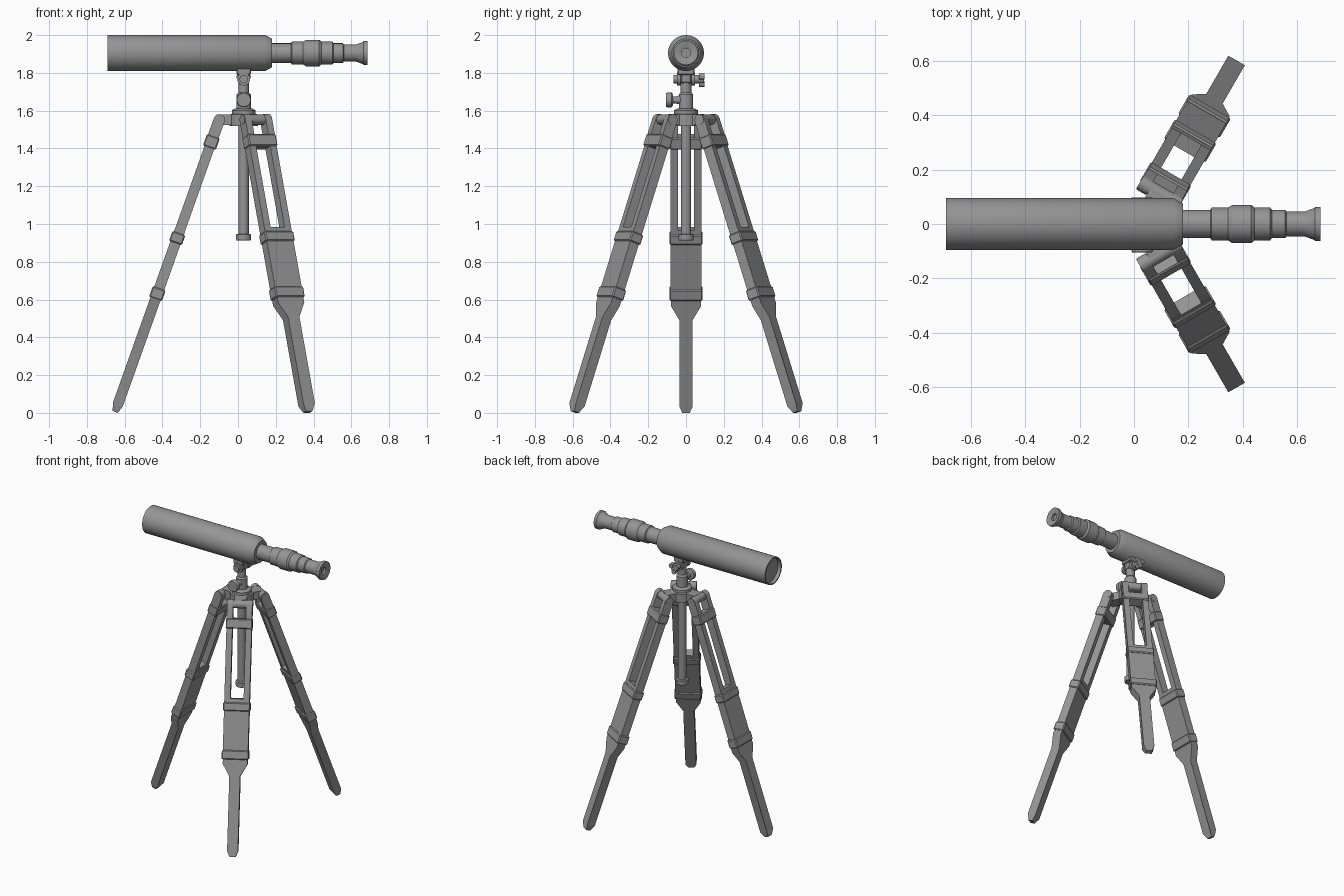
import bpy, bmesh, math
from mathutils import Matrix, Vector

if "Cube" in bpy.data.objects:
    bpy.data.objects.remove(bpy.data.objects["Cube"])

grey = bpy.data.materials.new("plain_grey")
grey.use_nodes = True
GREY = (0.3, 0.3, 0.3, 1)
grey.diffuse_color = GREY
grey.node_tree.nodes["Principled BSDF"].inputs["Base Color"].default_value = GREY

AXIS_X = 0.03                      # tripod centre line
T = Matrix.Translation
ALONG_X = Matrix.Rotation(math.pi / 2, 4, 'Y')
ALONG_Y = Matrix.Rotation(-math.pi / 2, 4, 'X')
parts = []


def finish(name, bm, matrix):
    bmesh.ops.remove_doubles(bm, verts=bm.verts, dist=1e-5)
    bmesh.ops.recalc_face_normals(bm, faces=bm.faces)
    mesh = bpy.data.meshes.new(name)
    bm.to_mesh(mesh)
    bm.free()
    mesh.transform(matrix)
    mesh.materials.append(grey)
    ob = bpy.data.objects.new(name, mesh)
    bpy.context.collection.objects.link(ob)
    parts.append(ob)


def lathe(name, profile, matrix=Matrix(), steps=32):
    """Turn a (radius, height) profile about z."""
    bm = bmesh.new()
    verts = [bm.verts.new((r, 0, h)) for r, h in profile]
    edges = [bm.edges.new(pair) for pair in zip(verts, verts[1:])]
    bmesh.ops.spin(bm, geom=verts + edges, cent=(0, 0, 0), axis=(0, 0, 1),
                   angle=2 * math.pi, steps=steps, use_duplicate=False)
    finish(name, bm, matrix)


def rod(name, r, a, b, matrix=Matrix(), steps=24):
    lathe(name, [(0, a), (r, a), (r, b), (0, b)], matrix, steps)


def prism(name, outline, axis, a, b, matrix):
    """Extrude an outline with height z along 'x' or 'y' from a to b."""
    bm = bmesh.new()
    place = (lambda p: (a, p[0], p[1])) if axis == 'x' else (lambda p: (p[0], a, p[1]))
    face = bm.faces.new([bm.verts.new(place(p)) for p in outline])
    new = bmesh.ops.extrude_face_region(bm, geom=[face])["geom"]
    shift = Vector((b - a, 0, 0) if axis == 'x' else (0, b - a, 0))
    bmesh.ops.translate(bm, vec=shift, verts=[v for v in new if isinstance(v, bmesh.types.BMVert)])
    finish(name, bm, matrix)


def box(name, x, y, z, matrix, bevel=0):
    bm = bmesh.new()
    bmesh.ops.create_cube(bm, size=1)
    for v in bm.verts:
        v.co = [lo + (c + 0.5) * (hi - lo) for c, (lo, hi) in zip(v.co, (x, y, z))]
    if bevel:
        bmesh.ops.bevel(bm, geom=bm.edges[:], offset=bevel, segments=1, affect='EDGES')
    finish(name, bm, matrix)


# Telescope: main tube with recessed lens, then stepped draw tubes
scope = T((0, 0, 1.905)) @ ALONG_X
lathe("main_tube", [(0, -0.665), (0.086, -0.665), (0.086, -0.69), (0.095, -0.69),
                    (0.095, 0.145), (0.075, 0.18), (0, 0.18)], scope, 48)
lathe("draw_tubes", [(0, 0.17), (0.052, 0.17), (0.052, 0.28), (0.06, 0.285), (0.06, 0.345),
                     (0.065, 0.352), (0.07, 0.36), (0.07, 0.43), (0.065, 0.437), (0.06, 0.442),
                     (0.06, 0.5), (0.052, 0.506), (0.052, 0.555), (0.045, 0.56),
                     (0.045, 0.63), (0, 0.63)], scope, 40)
lathe("eyepiece", [(0, 0.62), (0.045, 0.625), (0.058, 0.66), (0.063, 0.665), (0.063, 0.685),
                   (0.054, 0.685), (0.024, 0.675), (0.024, 0.66), (0, 0.66)], scope, 40)

# Centre column, hub plate and mount neck
centre = T((AXIS_X, 0, 0))
lathe("centre_column", [(0, 0.912), (0.036, 0.912), (0.04, 0.918), (0.04, 0.945), (0.027, 0.948),
                        (0.027, 1.55), (0, 1.55)], centre)
lathe("hub_plate", [(0, 1.52), (0.075, 1.52), (0.075, 1.58), (0.063, 1.583), (0.063, 1.602),
                    (0.045, 1.612), (0, 1.612)], centre)
lathe("mount_neck", [(0, 1.6), (0.038, 1.6), (0.038, 1.685), (0.028, 1.695), (0.028, 1.76),
                     (0, 1.76)], centre)

# Pan lock knob on the front
pan = T((AXIS_X, 0, 1.657)) @ ALONG_Y
lathe("pan_knob", [(0, -0.105), (0.036, -0.105), (0.039, -0.1), (0.039, -0.076), (0.034, -0.071),
                   (0.018, -0.068), (0.018, -0.055), (0.024, -0.035), (0.024, 0), (0, 0)], pan)

# Tilt head: cheeks, pivot, saddle and lobed knob
tilt = T((AXIS_X, 0, 1.767)) @ ALONG_Y
rod("tilt_pivot", 0.022, -0.065, 0.075, tilt)
for side in (-1, 1):
    rod("tilt_cheek", 0.034, side * 0.028, side * 0.048, tilt)
box("saddle_post", (-0.03, 0.03), (-0.026, 0.026), (1.745, 1.8), centre, 0.006)
box("saddle_plate", (-0.038, 0.038), (-0.045, 0.045), (1.79, 1.826), centre, 0.005)
rod("tilt_knob", 0.025, 0.072, 0.094, tilt)
for i in range(3):
    turn = Matrix.Rotation(math.radians(90 + 120 * i), 4, 'Z')
    rod("tilt_knob_lobe", 0.016, 0.07, 0.097, tilt @ turn @ T((0.026, 0, 0)), 14)

# Legs: local z runs up the leg, local x points outward
LEAN = math.radians(-19.6)
HINGE = 1.642
panel = [(0.02, 0), (0.035, 0.04), (0.035, 0.525), (0.08, 0.605), (0.08, 1.03)]
panel += [(-y, z) for y, z in reversed(panel)]
cap = [(0.03 * math.cos(math.pi * i / 8), HINGE + 0.03 * math.sin(math.pi * i / 8)) for i in range(9)]
cap_side = [(-0.03, 1.54), (0.03, 1.54)] + cap
foot = [(-0.014, 0), (0.014, 0), (0.028, 0.04), (0.028, 0.62), (-0.028, 0.62), (-0.028, 0.04)]


def tapered_foot(name, matrix):
    """Panel whose tip is narrowed in thickness as well as width."""
    prism(name, panel, 'x', -0.028, 0.028, matrix)
    mesh = parts[-1].data
    mesh.transform(matrix.inverted())
    for v in mesh.vertices:
        if v.co.z < 0.01:
            v.co.x *= 0.5
    mesh.transform(matrix)


for label, azimuth in (("right", 180), ("back", 60), ("front", -60)):
    spoke = centre @ Matrix.Rotation(math.radians(azimuth), 4, 'Z')
    leg = spoke @ T((0.68, 0, 0.005)) @ Matrix.Rotation(LEAN, 4, 'Y')

    # Hub arm and hinge barrel
    box(label + "_hub_arm", (0, 0.125), (-0.04, 0.04), (1.525, 1.58), spoke)
    rod(label + "_hinge_barrel", 0.027, -0.084, 0.084, leg @ T((0, 0, HINGE)) @ ALONG_Y)

    # Lower leg with its clamps
    tapered_foot(label + "_lower_leg", leg)
    for low, high in ((0.635, 0.695), (0.95, 1.005)):
        box(label + "_leg_clamp", (-0.036, 0.036), (-0.088, 0.088), (low, high), leg, 0.006)

    # Pair of upper rails with rounded hinge ends
    for side in (-1, 1):
        inner, outer = side * 0.043, side * 0.082
        y = (min(inner, outer), max(inner, outer))
        box(label + "_upper_rail", (-0.027, 0.027), y, (0.68, 1.56), leg)
        prism(label + "_rail_end", cap_side, 'y', y[0], y[1], leg)

    # Cross brace between the rails
    box(label + "_cross_brace", (-0.036, 0.036), (-0.086, 0.086), (1.485, 1.55), leg, 0.006)

# Smooth round surfaces, keep hard edges
bpy.ops.object.select_all(action='DESELECT')
for ob in parts:
    ob.select_set(True)
bpy.context.view_layer.objects.active = parts[0]
bpy.ops.object.shade_smooth_by_angle(angle=math.radians(30))
